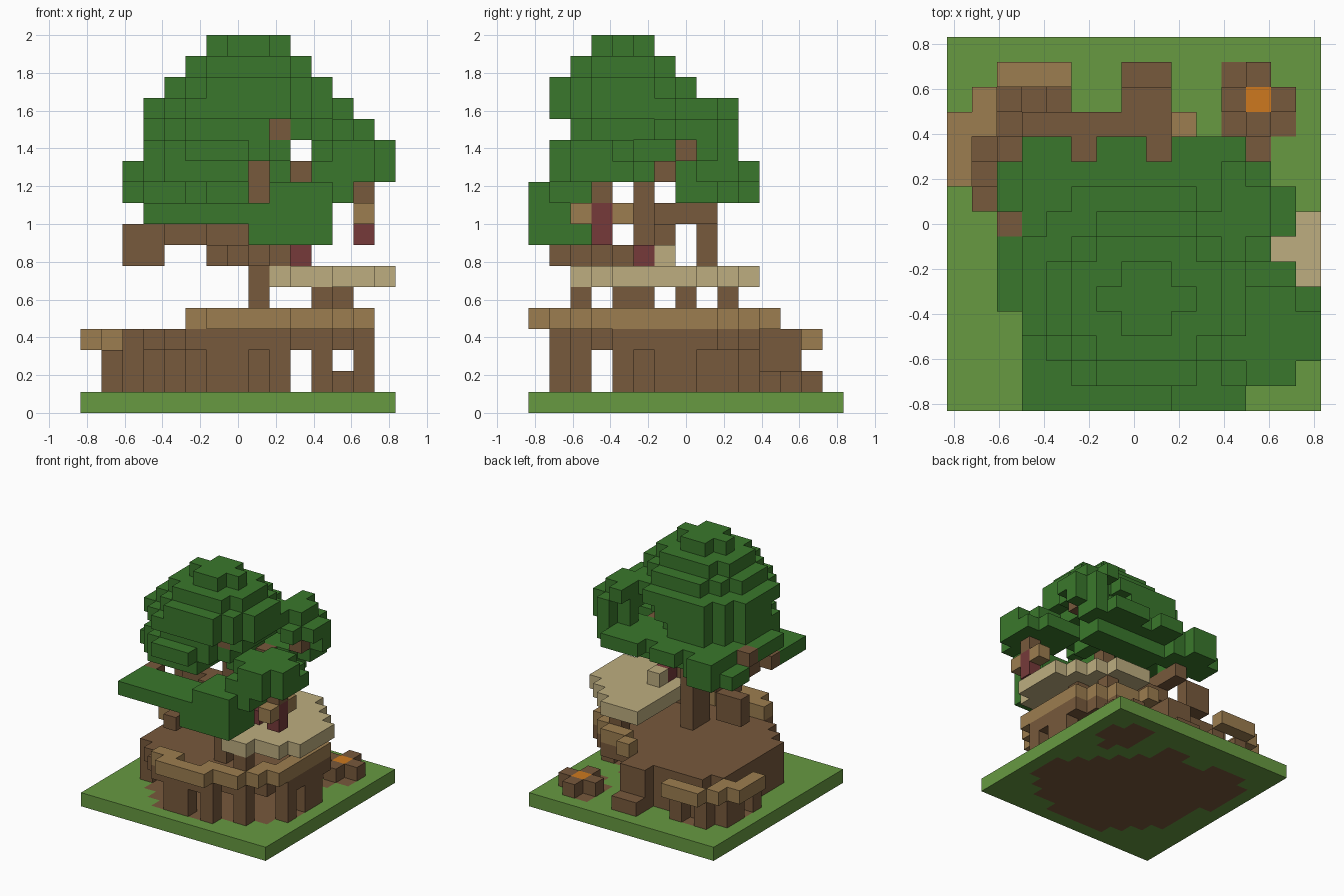
import bpy
import bmesh
from mathutils import Vector

default_cube = bpy.data.objects.get("Cube")
if default_cube:
    bpy.data.objects.remove(default_cube, do_unlink=True)

SIZE = 1 / 9      # edge length of one block
HALF = 15 / 2     # half of the ground width, in blocks

# Every occupied grid cell maps to the part that owns it
cells = {}


def put(part, x, y, z):
    cells[(x, y, z)] = part


def box(part, xs, ys, zs):
    """Fill inclusive ranges of blocks; a single number means one block."""
    spans = [(s, s) if isinstance(s, int) else s for s in (xs, ys, zs)]
    (xa, xb), (ya, yb), (za, zb) = spans
    for x in range(xa, xb + 1):
        for y in range(ya, yb + 1):
            for z in range(za, zb + 1):
                put(part, x, y, z)


def disc(part, xs, ys, z, power=2):
    """Fill one rounded layer that spans the inclusive ranges."""
    cx, cy = sum(xs) / 2, sum(ys) / 2
    rx, ry = (xs[1] - xs[0] + 1) / 2, (ys[1] - ys[0] + 1) / 2
    for x in range(xs[0], xs[1] + 1):
        for y in range(ys[0], ys[1] + 1):
            if abs((x - cx) / rx) ** power + abs((y - cy) / ry) ** power <= 1:
                put(part, x, y, z)


# Ground slab
box("ground", (0, 14), (0, 14), 0)

# Raised deck, as one span per row, with earth below most of it
deck_rows = [(5, 9), (4, 11), (3, 12)] + [(2, 13)] * 5 + [(2, 12), (2, 11), (3, 8)]
deck = {(x, y) for y, (a, b) in enumerate(deck_rows, start=1) for x in range(a, b + 1)}
for x, y in deck:
    put("deck", x, y, 3)
    if x + y < 20:
        put("earth", x, y, 0)

# Posts around the deck edge, with two open aisles and a closed right side
for x, y in deck:
    around = [(x + 1, y), (x - 1, y), (x, y + 1), (x, y - 1)]
    on_edge = any(cell not in deck for cell in around)
    if on_edge and x != 10 and y != 3 and (x == 2 or (x + y) % 3):
        box("deck_posts", x, y, (1, 2))

# Back steps
box("steps", (7, 8), 12, (1, 3))
box("steps", (7, 8), 13, 1)
box("earth", (7, 8), 12, 0)

# Low back ledge on posts
box("ledge", 0, (9, 11), 3)
box("ledge", 1, (11, 12), 3)
box("ledge", (2, 4), 13, 3)
box("earth", 1, (8, 11), 0)
box("earth", (2, 4), 12, 0)
put("earth", 2, 11, 0)
for x, y in [(1, 8), (1, 10), (1, 11), (2, 12), (4, 12)]:
    box("ledge_posts", x, y, (1, 2))

# Front and side railing
box("railing", (6, 9), 0, 4)
box("railing", (10, 11), 1, 4)
box("railing", 13, (3, 8), 4)
box("railing", (10, 11), 10, 4)
for x, y in [(5, 1), (6, 1), (9, 1), (12, 2), (11, 2), (12, 3), (12, 9), (9, 11)]:
    put("railing", x, y, 4)

# Campfire
box("earth", (11, 13), (11, 12), 0)
box("earth", (11, 12), 13, 0)
put("earth", 12, 10, 0)
for x, y in [(11, 12), (13, 12), (12, 11), (12, 13)]:
    put("campfire_logs", x, y, 1)
put("campfire_flame", 12, 12, 1)

# Upper platform on stilts
platform_rows = [(10, 11), (10, 13)] + [(9, 14)] * 4 + [(9, 13), (9, 12), (9, 11)]
for y, span in enumerate(platform_rows, start=2):
    box("platform", span, y, 6)
for x, y in [(11, 2), (12, 7), (11, 9)]:
    box("stilts", x, y, (4, 5))

# Small bed on the platform
put("blanket", 10, 5, 7)
put("pillow", 10, 6, 7)

# Crown, bottom layer first
disc("crown", (2, 9), (2, 9), 11)
disc("crown", (3, 9), (1, 8), 12)
disc("crown", (3, 10), (2, 8), 13)
disc("crown", (3, 11), (1, 8), 14)
disc("crown", (4, 11), (1, 7), 15)
disc("crown", (5, 10), (2, 6), 16)
disc("crown", (6, 9), (3, 5), 17)

# Front foliage
box("front_foliage", (3, 11), (0, 2), 9)
box("front_foliage", (8, 11), (0, 2), 8)
box("front_foliage", (9, 12), (1, 2), 10)
box("front_foliage", (9, 11), 0, 10)

# Back foliage in two clumps
disc("back_right_foliage", (2, 5), (7, 10), 10)
box("back_right_foliage", (3, 4), (8, 10), 11)
box("back_left_foliage", (6, 11), (7, 8), 10)
box("back_left_foliage", (6, 9), (7, 9), 11)
box("back_left_foliage", (6, 7), 10, 11)
disc("back_left_foliage", (9, 12), (7, 10), 11)
put("back_left_foliage", 9, 10, 11)

# Left side foliage, low and high clumps
disc("low_side_foliage", (10, 14), (1, 5), 11, 3)
disc("low_side_foliage", (11, 14), (1, 4), 12)
disc("high_side_foliage", (11, 13), (7, 9), 12, 1.5)
disc("high_side_foliage", (11, 13), (6, 9), 13)
box("high_side_foliage", (11, 12), (7, 8), 14)
put("high_side_foliage", 11, 9, 14)

# Hollow below the crown that shows the trunk
for x, z in [(8, 10), (8, 11), (10, 11)]:
    for y in range(5):
        cells.pop((x, y, z), None)

# Trunk
box("trunk", 8, (4, 5), (4, 7))
box("trunk", 8, 5, (8, 11))

# Back branch, bending outward to a hanging tip
box("back_branch", (6, 7), 5, 8)
box("back_branch", (4, 6), 6, 8)
box("back_branch", 4, (6, 8), 9)
box("back_branch", (2, 3), 8, (7, 8))

# Front branch and crown twigs
box("front_branch", (8, 9), 4, 7)
box("front_branch", (7, 8), 3, 7)
box("front_branch", (6, 7), 2, 7)
put("front_branch", 6, 1, 7)
twigs = [(3, 3, 9), (2, 7, 11), (9, 6, 11), (10, 6, 11), (12, 7, 12)]
for twig in twigs:
    put("twigs", *twig)

# Twig end set into the crown front, with leaves beside it
put("twigs", 9, 3, 13)
put("crown", 10, 3, 13)

# Hanging lantern
put("lantern_hook", 13, 3, 10)
box("lantern", 13, 3, (8, 9))
for y in (2, 4):
    put("lantern_frame", 13, y, 9)

# Colours and the parts that use them
palette = {
    "grass_green": ((0.135, 0.32, 0.053), "ground"),
    "leaf_green": ((0.042, 0.187, 0.025),
                   "crown front_foliage back_right_foliage back_left_foliage "
                   "low_side_foliage high_side_foliage"),
    "bark_brown": ((0.185, 0.1, 0.045),
                   "earth deck deck_posts steps ledge_posts campfire_logs stilts trunk "
                   "back_branch front_branch twigs lantern_hook"),
    "light_wood": ((0.335, 0.207, 0.08), "ledge railing lantern_frame"),
    "sand": ((0.51, 0.42, 0.215), "platform pillow"),
    "dark_red": ((0.18, 0.042, 0.042), "blanket lantern"),
    "flame_orange": ((0.61, 0.19, 0.013), "campfire_flame"),
}
part_material = {}
for name, (colour, parts) in palette.items():
    material = bpy.data.materials.new(name)
    material.use_nodes = True
    material.diffuse_color = (*colour, 1)
    shader = next(n for n in material.node_tree.nodes if n.type == "BSDF_PRINCIPLED")
    shader.inputs["Base Color"].default_value = (*colour, 1)
    shader.inputs["Roughness"].default_value = 0.9
    for part in parts.split():
        part_material[part] = material


def build(part):
    """Make one object from the exposed block faces of a part."""
    bm = bmesh.new()
    for cell, owner in cells.items():
        if owner != part:
            continue
        centre = Vector(cell) + Vector((0.5 - HALF, 0.5 - HALF, 0.5))
        for axis in range(3):
            for sign in (-1, 1):
                normal = Vector((0, 0, 0))
                normal[axis] = sign
                if tuple(int(a + b) for a, b in zip(cell, normal)) in cells:
                    continue
                side = Vector((0, 0, 0))
                side[(axis + 1) % 3] = 1
                up = normal.cross(side)
                corners = [-side - up, side - up, side + up, up - side]
                points = [(centre + (normal + c) / 2) * SIZE for c in corners]
                bm.faces.new([bm.verts.new(p) for p in points])
    bmesh.ops.remove_doubles(bm, verts=bm.verts, dist=SIZE / 100)
    mesh = bpy.data.meshes.new(part)
    bm.to_mesh(mesh)
    bm.free()
    mesh.materials.append(part_material[part])
    bpy.context.scene.collection.objects.link(bpy.data.objects.new(part, mesh))


for part_name in dict.fromkeys(cells.values()):
    build(part_name)
